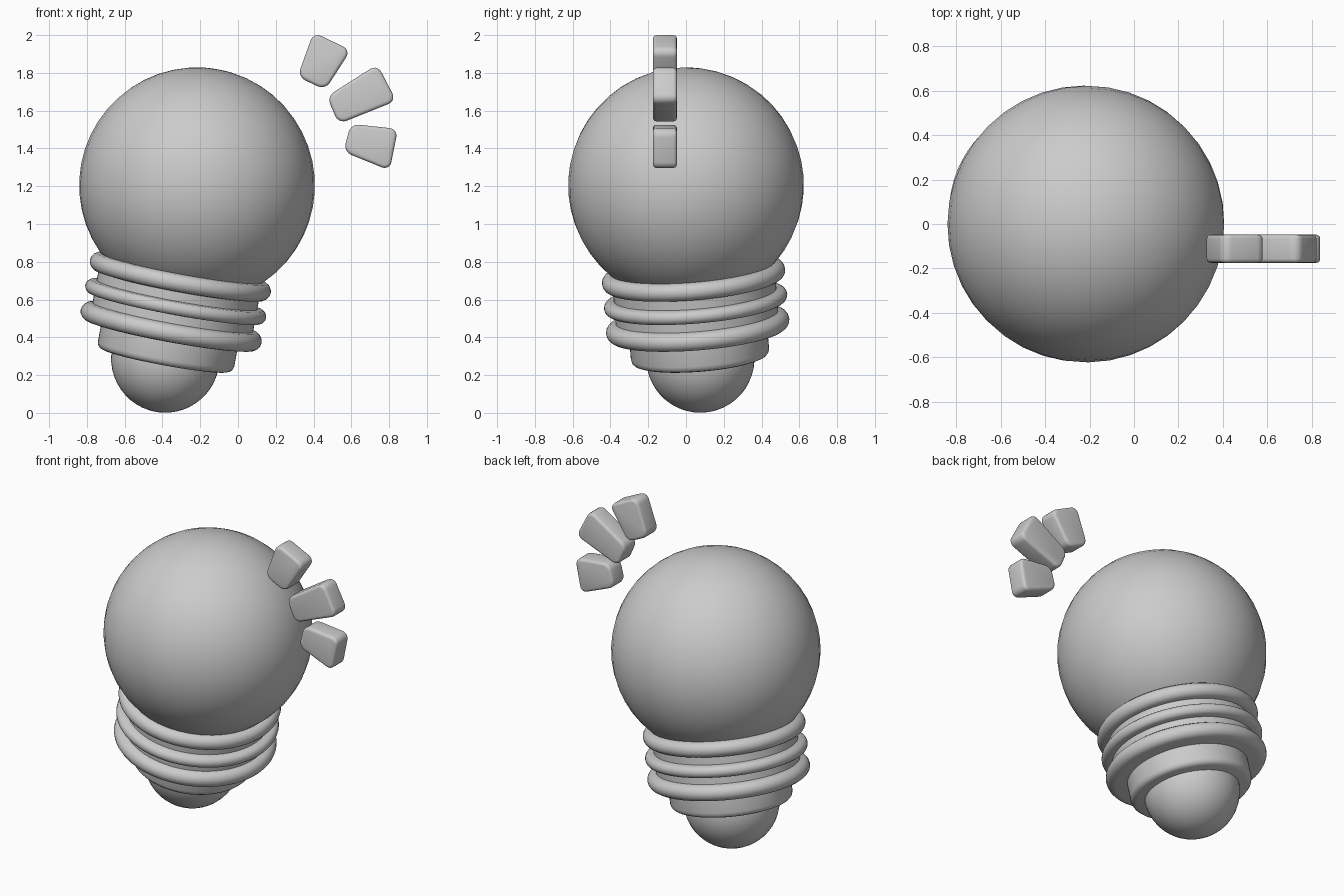
import bpy, bmesh, math
from mathutils import Vector

if "Cube" in bpy.data.objects:
    bpy.data.objects.remove(bpy.data.objects["Cube"])

TIP = Vector((-0.385, 0.076, 0.288))      # centre of the bottom contact
BULB = Vector((-0.217, 0.0, 1.205))       # centre of the glass globe
AXIS = (BULB - TIP).normalized()
ROT = Vector((0, 0, 1)).rotation_difference(AXIS)


def finish(bm, name, location=(0, 0, 0), tilt=False, angle=40):
    bmesh.ops.recalc_face_normals(bm, faces=bm.faces)
    mesh = bpy.data.meshes.new(name)
    bm.to_mesh(mesh)
    bm.free()
    obj = bpy.data.objects.new(name, mesh)
    bpy.context.collection.objects.link(obj)
    obj.location = location
    if tilt:
        obj.rotation_mode = 'QUATERNION'
        obj.rotation_quaternion = ROT
    bpy.ops.object.select_all(action='DESELECT')
    obj.select_set(True)
    bpy.context.view_layer.objects.active = obj
    bpy.ops.object.shade_smooth_by_angle(angle=math.radians(angle))
    return obj


def ball(name, centre, radius):
    bm = bmesh.new()
    bmesh.ops.create_uvsphere(bm, u_segments=40, v_segments=24, radius=radius)
    finish(bm, name, centre, True)


def lathe(name, profile, steps=64):
    # Profile points are (radius, height along the lamp axis)
    bm = bmesh.new()
    verts = [bm.verts.new((r, 0, h)) for r, h in profile]
    edges = [bm.edges.new(p) for p in zip(verts, verts[1:])]
    bmesh.ops.spin(bm, geom=verts + edges, axis=(0, 0, 1), cent=(0, 0, 0),
                   angle=math.tau, steps=steps)
    bmesh.ops.remove_doubles(bm, verts=bm.verts, dist=1e-5)
    finish(bm, name, TIP, True)


def bead(height, half, outer=0.487, inner=0.432):
    # Rounded ridge, listed from its lower to its upper edge
    r = outer - half
    arc = [(r + half * math.cos(a), height + half * math.sin(a))
           for a in (math.radians(-90 + 22.5 * i) for i in range(9))]
    return [(min(inner, r), height - half)] + arc[1:-1] + [(min(inner, r), height + half)]


def block(name, corners, y0=-0.175, y1=-0.048):
    bm = bmesh.new()
    face = bm.faces.new([bm.verts.new((x, y0, z)) for x, z in corners])
    new = bmesh.ops.extrude_face_region(bm, geom=[face])['geom']
    bmesh.ops.translate(bm, vec=(0, y1 - y0, 0),
                        verts=[v for v in new if isinstance(v, bmesh.types.BMVert)])
    # Round the outline first, then soften the front and back rims
    along = [e for e in bm.edges if abs(e.verts[0].co.y - e.verts[1].co.y) > 0.05]
    bmesh.ops.bevel(bm, geom=along, offset=0.045, segments=5, profile=0.5, affect='EDGES')
    rims = [e for e in bm.edges if abs(e.verts[0].co.y - e.verts[1].co.y) < 1e-4]
    bmesh.ops.bevel(bm, geom=rims, offset=0.018, segments=3, profile=0.5, affect='EDGES')
    finish(bm, name)


# Glass globe and bottom contact
ball("glass_globe", BULB, 0.624)
ball("bottom_contact", TIP, 0.287)

# Ridged screw base
screw = [(0.0, 0.124)] + bead(0.174, 0.050) + bead(0.308, 0.037) \
    + bead(0.443, 0.048) + [(0.0, 0.491)]
lathe("screw_base", screw)

# Narrow collar below the screw base
collar = [(0.0, -0.01), (0.335, -0.01), (0.352, -0.004), (0.363, 0.008),
          (0.367, 0.025), (0.367, 0.14), (0.0, 0.14)]
lathe("lower_collar", collar)

# Three glow marks beside the globe
block("glow_mark_top", [(0.40, 2.015), (0.597, 1.92), (0.462, 1.71), (0.315, 1.78)])
block("glow_mark_middle", [(0.47, 1.675), (0.738, 1.845), (0.838, 1.652), (0.533, 1.53)])
block("glow_mark_bottom", [(0.597, 1.53), (0.847, 1.503), (0.803, 1.283), (0.558, 1.383)])
